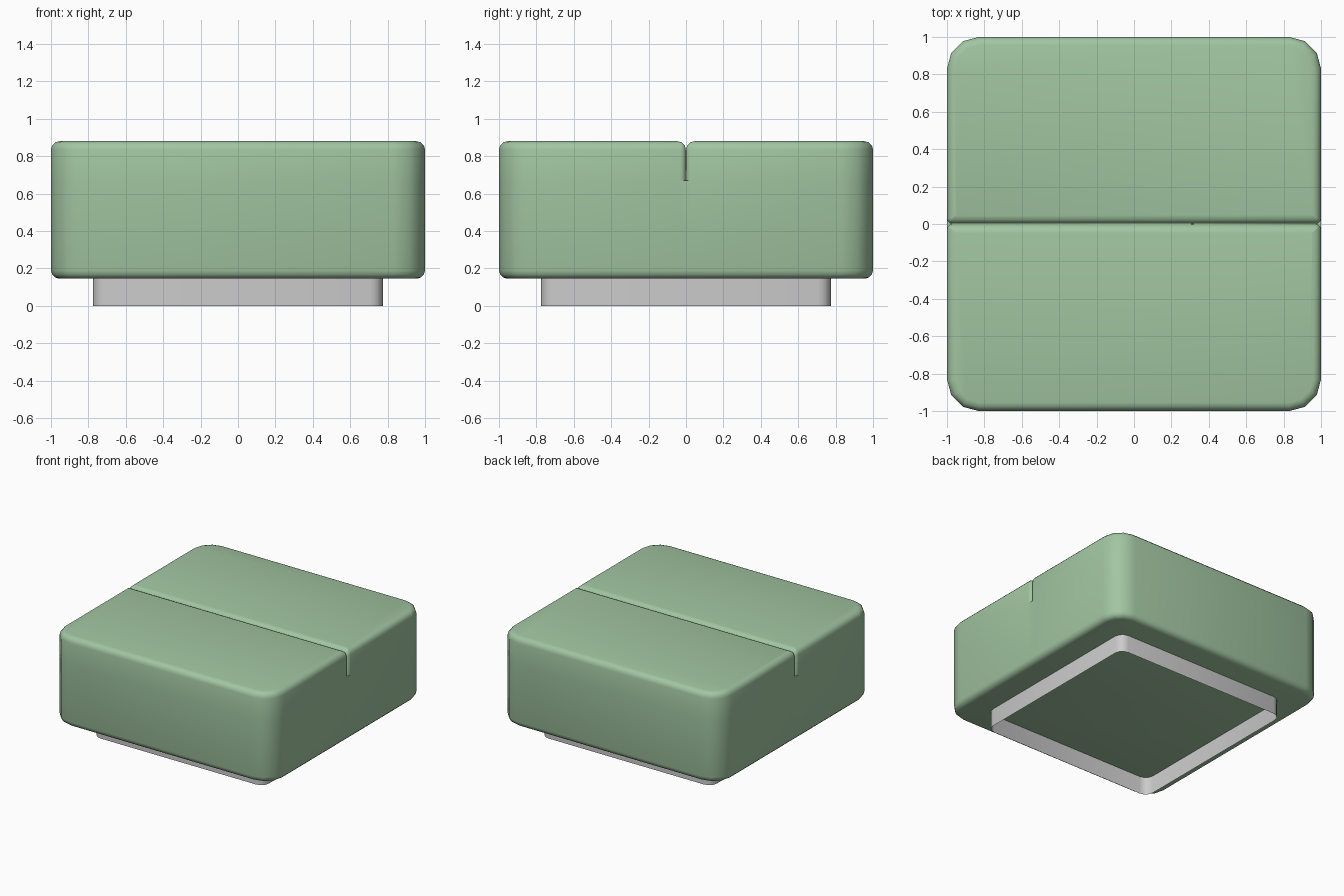
import bpy, bmesh
from math import sin, cos, pi, radians

if "Cube" in bpy.data.objects:
    bpy.data.objects.remove(bpy.data.objects["Cube"])

SEG = 3


def outline(x, y0, y1, r0, r1, square=False):
    """Counter-clockwise rounded rectangle; r0 rounds the y0 corners, r1 the y1 corners.
    square pushes the y0 corner points out to the side so the corner is sharp."""
    pts = []
    corners = [(1, y0 + r0, r0, -90), (1, y1 - r1, r1, 0),
               (-1, y1 - r1, r1, 90), (-1, y0 + r0, r0, 180)]
    for sx, cy, r, start in corners:
        for k in range(SEG + 1):
            a = radians(start + 90 * k / SEG)
            px, py = sx * (x - r) + r * cos(a), cy + r * sin(a)
            if square and cy == y0 + r0 and r == r0:
                px = sx * x
            pts.append((px, py))
    return pts


def loft(name, rings, caps):
    """Skin a list of (outline, z) rings; drops walls lying in the y = 0 seam plane."""
    bm = bmesh.new()
    loops = [[bm.verts.new((x, y, z)) for x, y in pts] for pts, z in rings]
    n = len(loops[0])
    for a, b in zip(loops, loops[1:]):
        for i in range(n):
            j = (i + 1) % n
            quad = [a[i], a[j], b[j], b[i]]
            if any(abs(v.co.y) > 1e-5 for v in quad):
                bm.faces.new(quad)
    if caps:
        bm.faces.new(loops[0][::-1])
        bm.faces.new(loops[-1])
    bmesh.ops.remove_doubles(bm, verts=bm.verts, dist=1e-5)
    mesh = bpy.data.meshes.new(name)
    bm.to_mesh(mesh)
    bm.free()
    obj = bpy.data.objects.new(name, mesh)
    bpy.context.collection.objects.link(obj)
    return obj


def smooth(obj):
    bpy.ops.object.select_all(action='DESELECT')
    obj.select_set(True)
    bpy.context.view_layer.objects.active = obj
    bpy.ops.object.shade_smooth_by_angle(angle=radians(40))


BOTTOM, SPLIT, TOP = 0.145, 0.67, 0.88
CORNER, NOTCH, EDGE = 0.17, 0.03, 0.045
steps = [k / SEG * pi / 2 for k in range(SEG + 1)]

# Half of the cushion: solid below the split, rounded along the seam above it
rings = []
for a in steps:
    i = EDGE * (1 - sin(a))
    rings.append((outline(1 - i, 0, 1 - i, NOTCH, CORNER - i, True),
                  BOTTOM + EDGE * (1 - cos(a))))
rings.append((outline(1, 0, 1, NOTCH, CORNER, True), SPLIT))
rings.append((outline(1, 0, 1, NOTCH, CORNER), SPLIT))
for a in steps:
    i = EDGE * (1 - cos(a))
    rings.append((outline(1 - i, i, 1 - i, max(NOTCH - i, 0.006), CORNER - i),
                  TOP - EDGE * (1 - sin(a))))
cushion = loft("cushion", rings, True)

# Mirror across the seam
mirror = cushion.modifiers.new("mirror", 'MIRROR')
mirror.use_axis = (False, True, False)
mirror.merge_threshold = 1e-4
smooth(cushion)

green = bpy.data.materials.new("green_fabric")
green.diffuse_color = (0.36, 0.56, 0.36, 1)
green.use_nodes = True
green.node_tree.nodes["Principled BSDF"].inputs["Base Color"].default_value = green.diffuse_color
cushion.data.materials.append(green)

# Thin open plinth under the cushion
H = 0.775
plinth = loft("plinth", [(outline(H, -H, H, 0.07, 0.07), z) for z in (0, BOTTOM)], False)
smooth(plinth)
